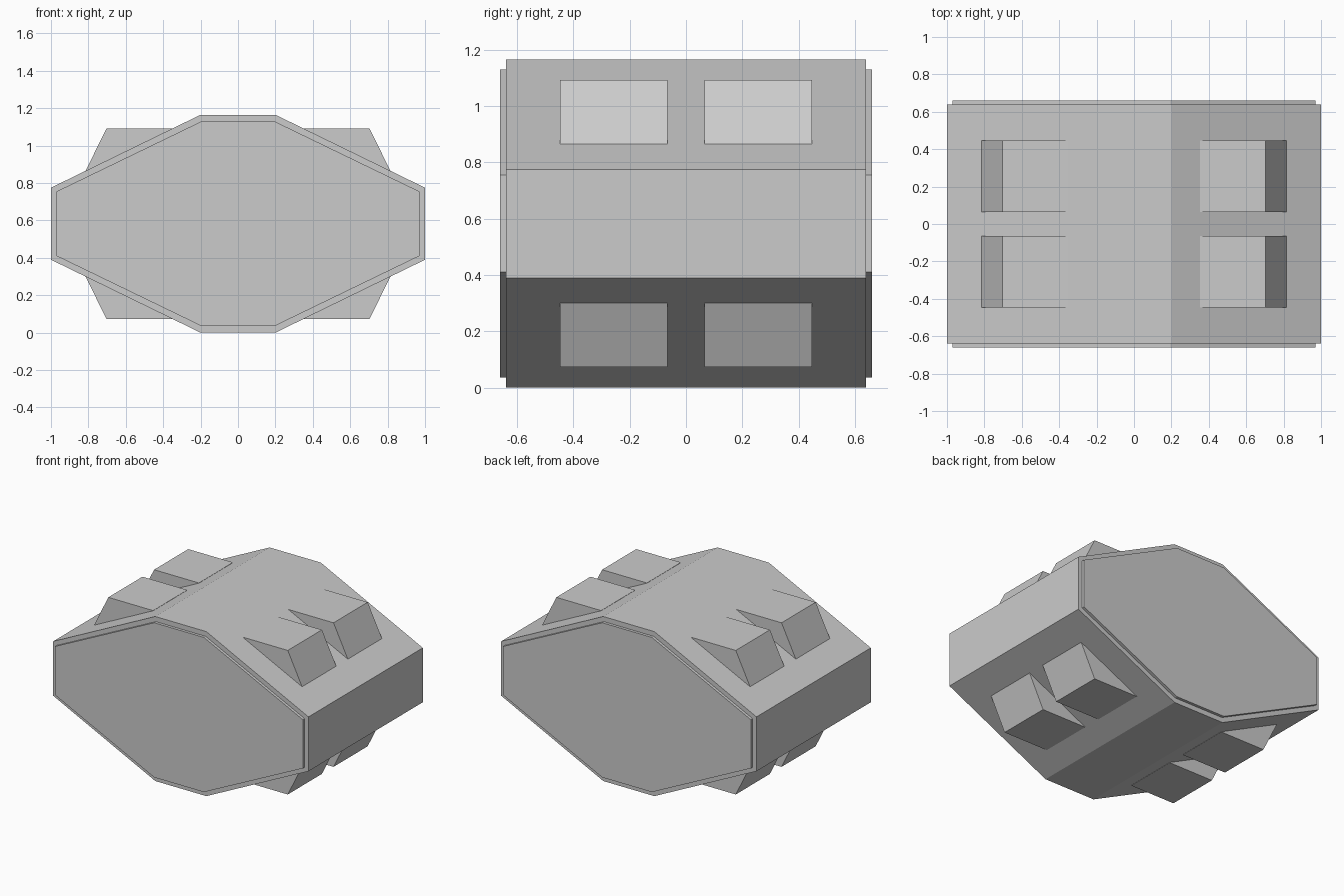
import bpy, bmesh

if "Cube" in bpy.data.objects:
    bpy.data.objects.remove(bpy.data.objects["Cube"])

MID_Z = 0.5825  # the model is symmetrical about this height


def prism(name, profile, y0, y1):
    """Extrude an XZ profile (relative to mid height) from y0 to y1."""
    bm = bmesh.new()
    face = bm.faces.new([bm.verts.new((x, y0, z)) for x, z in profile])
    ext = bmesh.ops.extrude_face_region(bm, geom=[face])
    moved = [v for v in ext["geom"] if isinstance(v, bmesh.types.BMVert)]
    bmesh.ops.translate(bm, verts=moved, vec=(0, y1 - y0, 0))
    bmesh.ops.recalc_face_normals(bm, faces=bm.faces)
    mesh = bpy.data.meshes.new(name)
    bm.to_mesh(mesh)
    bm.free()
    obj = bpy.data.objects.new(name, mesh)
    obj.location.z = MID_Z
    bpy.context.collection.objects.link(obj)
    return obj


def octagon(half_x, side_z, top_x, half_z):
    quarter = [(half_x, side_z), (top_x, half_z)]
    upper = quarter + [(-x, z) for x, z in reversed(quarter)]
    return upper + [(-x, -z) for x, z in upper]


def mirror(obj, x=False, y=False, z=False):
    mod = obj.modifiers.new("mirror", "MIRROR")
    mod.use_axis = (x, y, z)
    mod.use_mirror_merge = False


# Main hull
prism("hull", octagon(1.0, 0.1925, 0.20, 0.5825), -0.64, 0.64)

# Thin raised plates on the front and back
plate = prism("end_plate", octagon(0.97, 0.1725, 0.195, 0.5475), -0.66, -0.63)
mirror(plate, y=True)

# Wedge pods on all four sloped sides, two per slope
wedge = [(0.352, 0.51), (0.703, 0.51), (0.815, 0.2825), (0.76, 0.26), (0.35, 0.46)]
pod = prism("wedge_pod", wedge, 0.065, 0.447)
mirror(pod, x=True, y=True, z=True)
